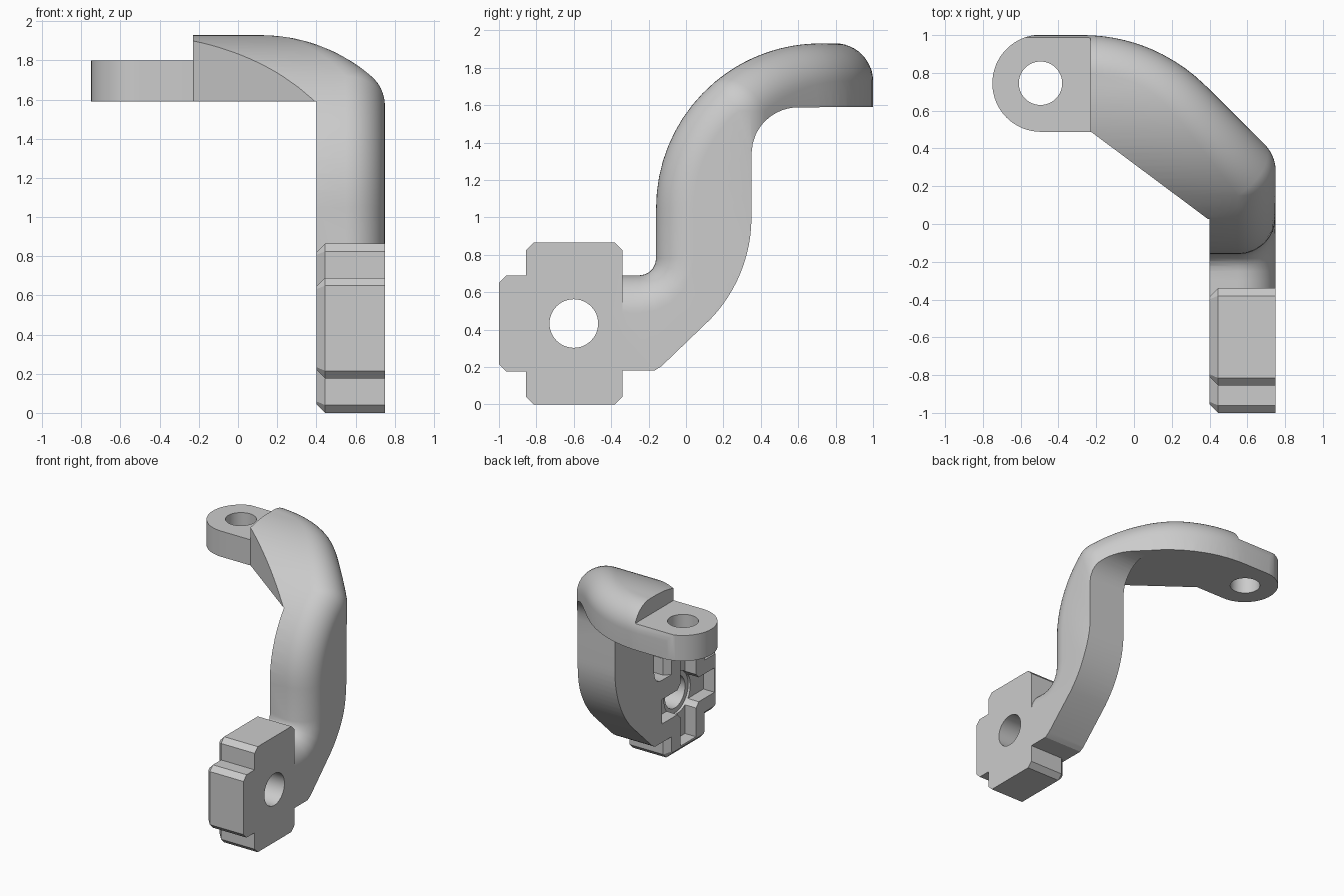
import bpy, bmesh
from math import sin, cos, asin, sqrt, radians, degrees
from mathutils import Vector

if "Cube" in bpy.data.objects:
    bpy.data.objects.remove(bpy.data.objects["Cube"], do_unlink=True)

grey = bpy.data.materials.new("plain grey")
grey.use_nodes = True
grey.diffuse_color = (0.6, 0.6, 0.6, 1)
grey.node_tree.nodes["Principled BSDF"].inputs["Base Color"].default_value = (0.6, 0.6, 0.6, 1)


def to_object(name, bm):
    bmesh.ops.recalc_face_normals(bm, faces=bm.faces)
    mesh = bpy.data.meshes.new(name)
    bm.to_mesh(mesh)
    bm.free()
    mesh.materials.append(grey)
    obj = bpy.data.objects.new(name, mesh)
    bpy.context.collection.objects.link(obj)
    return obj


def arc(cu, cv, r, a, b, n):
    """n + 1 points on an arc from angle a to angle b."""
    angles = [radians(a + (b - a) * i / n) for i in range(n + 1)]
    return [(cu + r * cos(t), cv + r * sin(t)) for t in angles]


def prism(name, pts, axis, lo, hi, chamfer=0):
    """Extrude a flat outline along x or z, with an optional chamfer at lo."""
    bm = bmesh.new()

    def place(p, t):
        return (t, *p) if axis == "x" else (*p, t)
    low = [bm.verts.new(place(p, lo)) for p in pts]
    high = [bm.verts.new(place(p, hi)) for p in pts]
    base = bm.faces.new(low)
    bm.faces.new(high[::-1])
    for i in range(len(pts)):
        j = (i + 1) % len(pts)
        bm.faces.new((low[j], low[i], high[i], high[j]))
    bmesh.ops.recalc_face_normals(bm, faces=bm.faces)
    if chamfer:
        bmesh.ops.bevel(bm, geom=list(base.edges), offset=chamfer, segments=1, affect="EDGES")
    return to_object(name, bm)


def rect(u0, u1, v0, v1):
    return [(u0, v0), (u1, v0), (u1, v1), (u0, v1)]


def combine(obj, other, operation):
    mod = obj.modifiers.new("combine", "BOOLEAN")
    mod.operation, mod.solver, mod.object = operation, "EXACT", other
    bpy.ops.object.select_all(action="DESELECT")
    bpy.context.view_layer.objects.active = obj
    obj.select_set(True)
    bpy.ops.object.modifier_apply(modifier=mod.name)
    bpy.data.objects.remove(other, do_unlink=True)


# Rounded arm: a ball of radius R rolls between the front/top and the outer wall
R = 0.2
FAR = -1.0


def outer_x(y):
    if y <= 0.28:
        return 0.75
    if y <= 0.4214:
        return 0.55 + sqrt(max(0, R * R - (y - 0.28) ** 2))
    if y <= 0.7305:
        return 1.1128 - y
    return -0.27 + sqrt(max(0, 0.92 ** 2 - (y - 0.08) ** 2))


def underside(y):
    y = min(max(y, 0.35), 0.6)
    return 1.338 + sqrt(max(0, 0.0625 - (y - 0.6) ** 2))


sections = []


def section(centre, top_normal, turn, rear=None, rear_x=None):
    c, na = Vector(centre), Vector((0, *top_normal))
    nb = Vector((cos(turn), sin(turn), 0))
    if rear is None:
        y = max(0.35, c.y + R * sin(turn))
        rear = (y, underside(y))
    rx = outer_x(rear[0]) if rear_x is None else rear_x
    a = c + na * R
    ring = [Vector((FAR, a.y, a.z))]
    ring += [c + na.slerp(nb, i / 12) * R for i in range(13)]
    ring += [Vector((rx, *rear)), Vector((FAR, *rear))]
    sections.append(ring)


# Upright part, with its outer wall facing sideways
front = [((-0.4, 0.49), (0, 1)), ((-0.3, 0.49), (0, 1))]
for y, z in arc(-0.25, 0.78, 0.29, -90, 0, 5):
    front.append(((y, z), ((-0.25 - y) / 0.29, (0.78 - z) / 0.29)))
bend = degrees(3.14159265 - asin(sqrt(1 - (0.44 / 0.68) ** 2)))
for y, z in arc(0.72, 1.05, 0.68, 180, bend, 9):
    front.append(((y, z), ((y - 0.72) / 0.68, (z - 1.05) / 0.68)))
back = [(-0.4, 0.18), (-0.17, 0.18), (-0.13, 0.205)]
back += arc(-0.435, 1.0, 0.785, -44, 0, 12) + [(0.35, 1.2), (0.35, 1.338)]
back = back[:len(front) - 1] + [(0.35, 1.338)]
for ((y, z), n), rear in zip(front, back):
    section((0.55, y, z), n, 0, rear)
# Outer corner turning to the slanted wall
(y, z), n = front[-1]
for i in range(1, 11):
    section((0.55, y, z), n, radians(4.5 * i))
# Slanted stretch rising to the top
for y, z in arc(0.72, 1.05, 0.68, bend, 90, 16)[1:]:
    n = ((y - 0.72) / 0.68, (z - 1.05) / 0.68)
    if y <= 0.589:
        section((0.83 - y, y, z), n, radians(45))
    else:
        turn = asin((y - 0.08) / 0.72)
        section((-0.27 + 0.72 * cos(turn), y, z), n, turn)
# Sweep into the straight end
start = degrees(asin(0.64 / 0.72))
for i in range(1, 9):
    t = radians(start + (90 - start) * i / 8)
    section((-0.27 + 0.72 * cos(t), 0.08 + 0.72 * sin(t), 1.73), (0, 1), t)
section((-0.8, 0.8, 1.73), (0, 1), radians(90), (1.0, underside(1)), -0.8)

bm = bmesh.new()
rows = [[bm.verts.new(p) for p in ring] for ring in sections]
for r0, r1 in zip(rows, rows[1:]):
    for i in range(len(r0)):
        j = (i + 1) % len(r0)
        bm.faces.new((r0[i], r0[j], r1[j], r1[i]))
bm.faces.new(rows[0][::-1])
bm.faces.new(rows[-1])
bmesh.ops.remove_doubles(bm, verts=bm.verts, dist=0.0002)
bmesh.ops.triangulate(bm, faces=bm.faces)
bracket = to_object("bracket_arm", bm)

# Trim to the upright, the slanted wing and the thinner lug
keep = prism("keep_upright", rect(-0.6, 1.3, -0.2, 2.3), "x", 0.4, 1.2)
wing = prism("keep_wing", [(-0.23, 0.49), (0.4, 0.02), (0.9, 0.02), (0.9, 1.2), (-0.23, 1.2)],
             "z", 1.59, 2.2)
lug = prism("keep_lug", arc(-0.493, 0.745, 0.257, 90, 270, 32) + [(-0.1, 0.488), (-0.1, 1.002)],
            "z", 1.59, 1.8)
combine(keep, wing, "UNION")
combine(keep, lug, "UNION")
combine(bracket, keep, "INTERSECT")
combine(bracket, prism("lug_hole", arc(-0.495, 0.745, 0.115, 0, 360, 48)[:-1], "z", 1.4, 2.1),
        "DIFFERENCE")

# Cross-shaped mounting block, upper half outline mirrored about its middle
MID = 0.4325
half = [(-0.34, 0.825), (-0.38, 0.865), (-0.815, 0.865), (-0.855, 0.825),
        (-0.855, 0.69), (-0.96, 0.69), (-1.0, 0.65)]
outline = half + [(y, 2 * MID - z) for y, z in reversed(half)]
block = prism("mounting_block", outline, "x", 0.4, 0.75, chamfer=0.045)
combine(bracket, block, "UNION")

# Cross recess, counterbore and through hole
for name, pts, depth in (
        ("slot_across", rect(-0.94, -0.26, MID - 0.1, MID + 0.1), 0.5),
        ("slot_upright", rect(-0.7, -0.5, 0.06, 0.805), 0.5),
        ("counterbore", arc(-0.6, MID, 0.17, 0, 360, 48)[:-1], 0.52),
        ("block_hole", arc(-0.6, MID, 0.13, 0, 360, 48)[:-1], 1.0)):
    combine(bracket, prism(name, pts, "x", 0.2, depth), "DIFFERENCE")

bpy.ops.object.select_all(action="DESELECT")
bpy.context.view_layer.objects.active = bracket
bracket.select_set(True)
bpy.ops.object.shade_smooth_by_angle(angle=radians(30))
bracket.name = "bracket"
